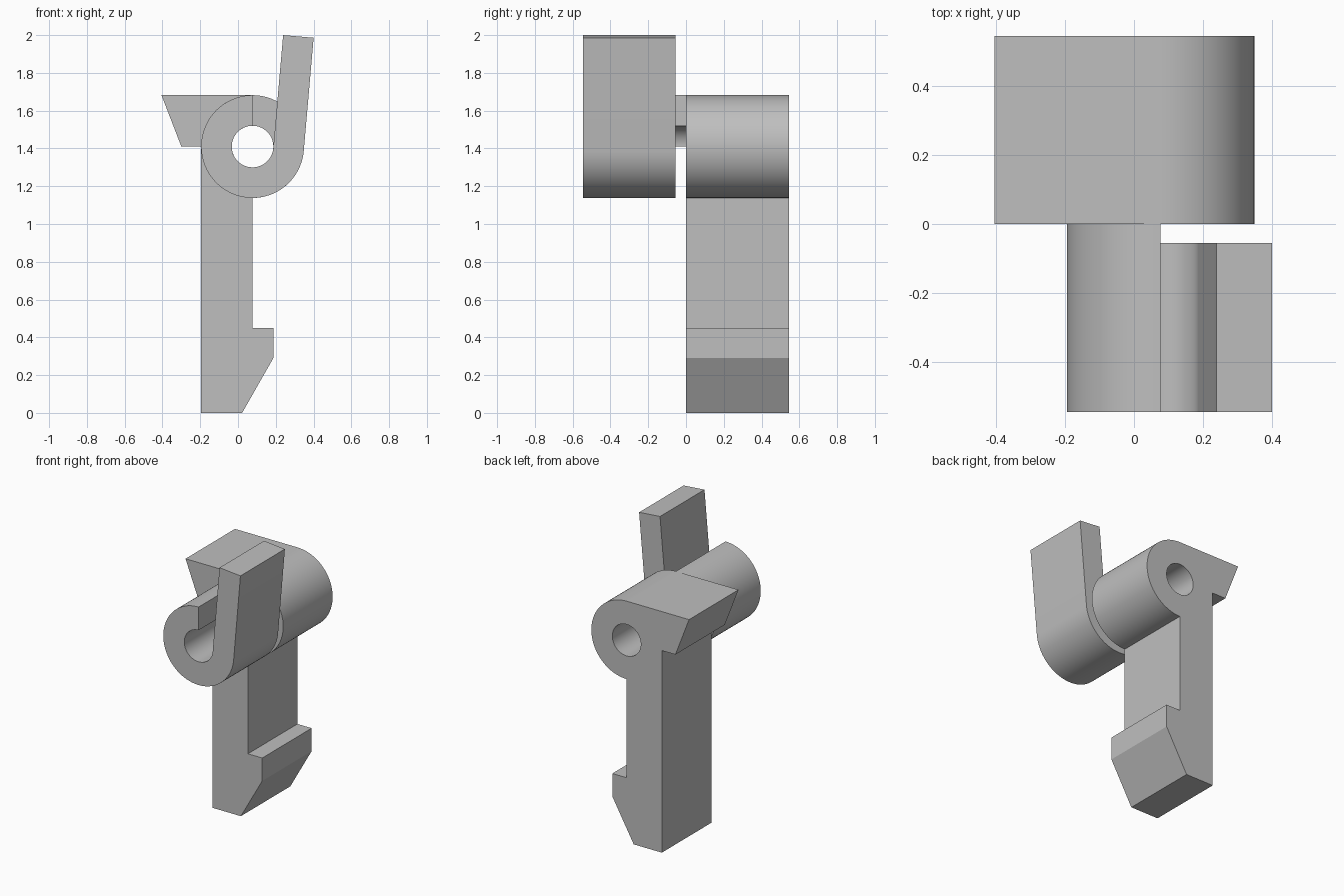
import bpy
import bmesh
from math import sin, cos, radians
from mathutils import Vector

cube = bpy.data.objects.get("Cube")
if cube:
    bpy.data.objects.remove(cube, do_unlink=True)

# Barrel axis position and radii, in the x-z plane
CX, CZ = 0.077, 1.41
OUTER, BORE = 0.272, 0.11
TILT = 5
FRONT, GAP, BACK = -0.545, -0.055, 0.545

grey = bpy.data.materials.new("plain grey")
grey.use_nodes = True
colour = (0.52, 0.52, 0.52, 1)
grey.diffuse_color = colour
grey.node_tree.nodes["Principled BSDF"].inputs["Base Color"].default_value = colour


def arc(radius, start, end, steps):
    """Points around the barrel axis, angles in degrees."""
    angles = [radians(start + (end - start) * i / steps) for i in range(steps + 1)]
    return [(CX + radius * cos(a), CZ + radius * sin(a)) for a in angles]


def extrude_profile(name, loops, y0, y1):
    """Fill an x-z outline (later loops are holes) and extrude it along y."""
    bm = bmesh.new()
    edges = []
    for loop in loops:
        verts = [bm.verts.new((x, y0, z)) for x, z in loop]
        edges += [bm.edges.new((v, verts[i - 1])) for i, v in enumerate(verts)]
    bmesh.ops.triangle_fill(bm, use_beauty=True, edges=edges, normal=(0, -1, 0))
    out = bmesh.ops.extrude_face_region(bm, geom=bm.faces[:], use_keep_orig=True)
    moved = [g for g in out["geom"] if isinstance(g, bmesh.types.BMVert)]
    bmesh.ops.translate(bm, verts=moved, vec=Vector((0, y1 - y0, 0)))
    bmesh.ops.recalc_face_normals(bm, faces=bm.faces[:])
    mesh = bpy.data.meshes.new(name)
    bm.to_mesh(mesh)
    bm.free()
    mesh.materials.append(grey)
    obj = bpy.data.objects.new(name, mesh)
    bpy.context.collection.objects.link(obj)
    bpy.ops.object.select_all(action="DESELECT")
    obj.select_set(True)
    bpy.context.view_layer.objects.active = obj
    bpy.ops.object.shade_smooth_by_angle(angle=radians(25))
    return obj


# Latch leg with toe, bored barrel and top hook
latch = [(-0.195, 0), (0.022, 0), (0.187, 0.29), (0.187, 0.45), (CX, 0.45)]
latch += arc(OUTER, -90, 90, 40)
latch += [(-0.405, CZ + OUTER), (-0.3, CZ), (CX - OUTER, CZ)]
extrude_profile("latch_body", [latch, arc(BORE, 0, 355, 71)], 0, BACK)

# Open curl with a tilted lever rising from it
tip = Vector((0.239, 2.0))
across = Vector((cos(radians(TILT)), -sin(radians(TILT)))) * (OUTER - BORE)
lever = arc(OUTER, 90, 360 - TILT, 64)
lever += [tuple(tip + across), tuple(tip)]
lever += arc(BORE, 360 - TILT, 90, 64)
extrude_profile("lever_curl", [lever], FRONT, GAP)

# Quarter ring joining the curl to the barrel
bridge = arc(OUTER, 90, 180, 24) + arc(BORE, 180, 90, 24)
extrude_profile("joining_quarter_ring", [bridge], GAP, 0)
